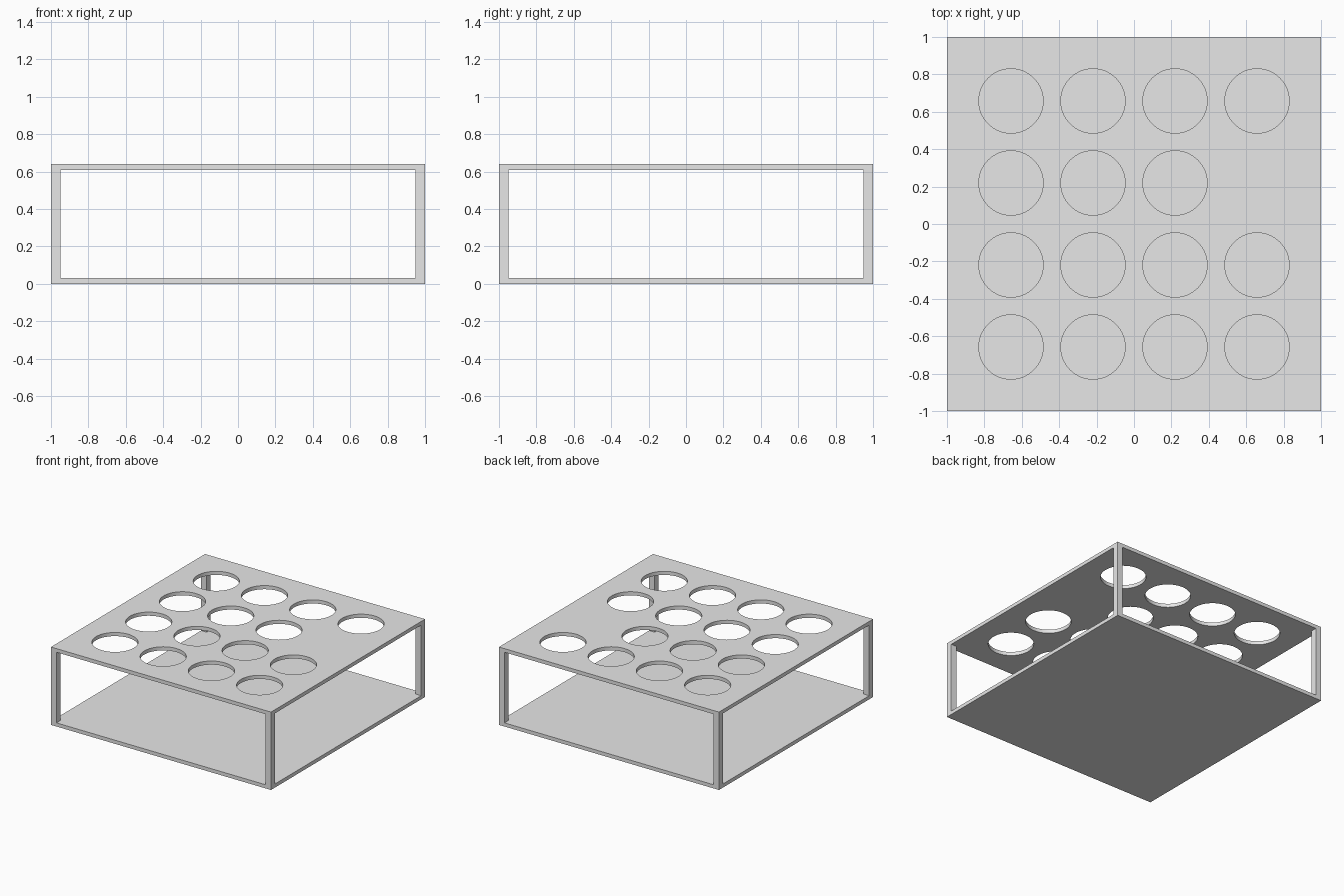
import bpy
import math

HALF = 1.0        # half width of the square rack
HEIGHT = 0.64
PANEL = 0.03      # panel thickness
POST = 0.05       # post side
HOLE_RADIUS = 0.172
PITCH = 0.4385    # distance between hole centres

default = bpy.data.objects.get("Cube")
if default:
    bpy.data.objects.remove(default, do_unlink=True)

grey = bpy.data.materials.new("light_grey")
grey.use_nodes = True
colour = (0.8, 0.8, 0.8, 1)
grey.diffuse_color = colour
grey.node_tree.nodes["Principled BSDF"].inputs["Base Color"].default_value = colour


def box(name, size, centre):
    bpy.ops.mesh.primitive_cube_add(size=1, location=centre)
    obj = bpy.context.object
    obj.name = name
    obj.scale = size
    bpy.ops.object.transform_apply(location=False, rotation=False, scale=True)
    obj.data.materials.append(grey)
    return obj


# Base and top panels
panel_size = (2 * HALF, 2 * HALF, PANEL)
box("base_panel", panel_size, (0, 0, PANEL / 2))
top = box("top_panel", panel_size, (0, 0, HEIGHT - PANEL / 2))

# Corner posts between the panels
offset = HALF - POST / 2
for y, depth in ((-offset, "front"), (offset, "back")):
    for x, side in ((-offset, "right"), (offset, "left")):
        box(f"{depth}_{side}_post", (POST, POST, HEIGHT - 2 * PANEL), (x, y, HEIGHT / 2))

# Four by four grid of holes, with one position left solid
cutters = []
for row in range(4):
    for column in range(4):
        if (column, row) == (3, 2):
            continue
        bpy.ops.mesh.primitive_cylinder_add(
            vertices=64, radius=HOLE_RADIUS, depth=4 * PANEL,
            location=((column - 1.5) * PITCH, (row - 1.5) * PITCH, HEIGHT - PANEL / 2))
        cutter = bpy.context.object
        cutter.data.materials.append(grey)
        cutters.append(cutter)

bpy.ops.object.select_all(action='DESELECT')
for cutter in cutters:
    cutter.select_set(True)
bpy.context.view_layer.objects.active = cutters[0]
bpy.ops.object.join()
cutter = bpy.context.object
cutter.name = "hole_cutter"
cutter.hide_render = True

# Cut the holes, then discard the cutter
cut = top.modifiers.new("holes", 'BOOLEAN')
cut.operation = 'DIFFERENCE'
cut.solver = 'EXACT'
cut.object = cutter
bpy.ops.object.select_all(action='DESELECT')
top.select_set(True)
bpy.context.view_layer.objects.active = top
bpy.ops.object.modifier_apply(modifier=cut.name)
bpy.data.objects.remove(cutter, do_unlink=True)

# Round hole walls with crisp rims
bpy.ops.object.shade_smooth_by_angle(angle=math.radians(30))
